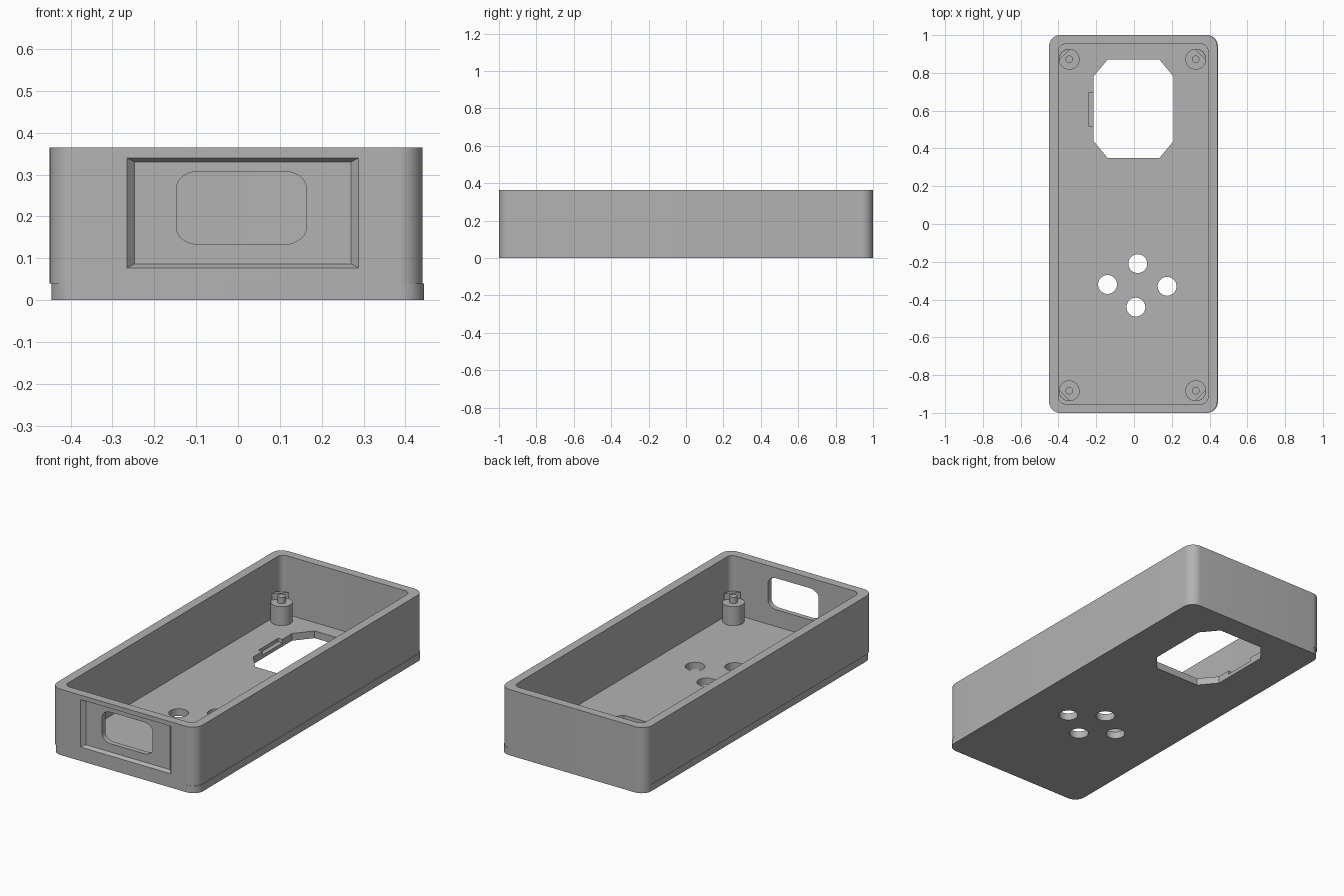
import bpy, bmesh, math
from mathutils import Vector

cube = bpy.data.objects.get("Cube")
if cube:
    bpy.data.objects.remove(cube, do_unlink=True)

grey = bpy.data.materials.new("plain grey")
grey.use_nodes = True
COLOR = (0.45, 0.45, 0.45, 1)
grey.diffuse_color = COLOR
grey.node_tree.nodes["Principled BSDF"].inputs["Base Color"].default_value = COLOR


def rounded(x0, x1, y0, y1, r, steps=10):
    """Outline of a rectangle with rounded corners; steps=1 gives chamfers."""
    rx, ry = r if isinstance(r, tuple) else (r, r)
    corners = [(x1 - rx, y1 - ry), (x0 + rx, y1 - ry), (x0 + rx, y0 + ry), (x1 - rx, y0 + ry)]
    return [(cx + rx * math.cos(a), cy + ry * math.sin(a))
            for q, (cx, cy) in enumerate(corners)
            for a in [math.pi / 2 * (q + i / steps) for i in range(steps + 1)]]


def arc(cx, cy, r, start=0.0, end=math.tau, n=32):
    count = n if end - start >= math.tau else n + 1
    return [(cx + r * math.cos(start + (end - start) * i / n),
             cy + r * math.sin(start + (end - start) * i / n)) for i in range(count)]


def loft(name, low, high, a, b, upright=False):
    """Solid between two outlines, along z, or along y when upright."""
    bm = bmesh.new()
    place = (lambda p, d: Vector((p[0], d, p[1]))) if upright else (lambda p, d: Vector((*p, d)))
    lo = [bm.verts.new(place(p, a)) for p in low]
    hi = [bm.verts.new(place(p, b)) for p in high]
    bm.faces.new(lo[::-1])
    bm.faces.new(hi)
    for i in range(len(lo)):
        j = (i + 1) % len(lo)
        bm.faces.new((lo[i], lo[j], hi[j], hi[i]))
    bmesh.ops.recalc_face_normals(bm, faces=bm.faces)
    mesh = bpy.data.meshes.new(name)
    bm.to_mesh(mesh)
    bm.free()
    mesh.materials.append(grey)
    obj = bpy.data.objects.new(name, mesh)
    bpy.context.collection.objects.link(obj)
    return obj


def prism(name, outline, a, b, upright=False):
    return loft(name, outline, outline, a, b, upright)


def cut(target, *cutters):
    for c in cutters:
        c.hide_render = True
        m = target.modifiers.new("cut", 'BOOLEAN')
        m.operation, m.solver, m.object = 'DIFFERENCE', 'EXACT', c
    bpy.context.view_layer.update()
    mesh = bpy.data.meshes.new_from_object(
        target.evaluated_get(bpy.context.evaluated_depsgraph_get()))
    target.modifiers.clear()
    target.data = mesh
    for c in cutters:
        bpy.data.objects.remove(c, do_unlink=True)


FLOOR, TOP = 0.04, 0.365
parts = []

# Floor plate with an eight-sided window, a shallow notch and four button holes
plate = prism("floor_plate", rounded(-0.446, 0.445, -1, 1, 0.06), 0, FLOOR)
holes = [prism("button_cutter", arc(x, y, 0.05), -0.1, 0.1)
         for x, y in [(0.02, -0.21), (-0.14, -0.32), (0.175, -0.33), (0.01, -0.44)]]
window = prism("window_cutter", rounded(-0.215, 0.21, 0.35, 0.87, (0.075, 0.09), 1), -0.1, 0.1)
notch = prism("notch_cutter", [(-0.24, 0.52), (-0.2, 0.52), (-0.2, 0.695), (-0.24, 0.695)], 0.02, 0.1)
cut(plate, window, notch, *holes)
parts.append(plate)

# Wall ring, with a bevelled recess and a rounded opening in the front
wall = prism("wall", rounded(-0.45, 0.441, -1, 1, 0.06), FLOOR, TOP)
cavity = prism("cavity_cutter", rounded(-0.4, 0.392, -0.952, 0.952, 0.035), 0, 0.5)


def rect(x0, x1, z0, z1):
    return [(x0, z0), (x1, z0), (x1, z1), (x0, z1)]


recess = loft("recess_cutter", rect(-0.265, 0.288, 0.077, 0.34),
              rect(-0.247, 0.27, 0.087, 0.33), -1.0001, -0.98, True)
opening = prism("opening_cutter", rounded(-0.147, 0.163, 0.133, 0.308, (0.055, 0.04)), -1.1, -0.9, True)
cut(wall, cavity, recess, opening)
parts.append(wall)

# Corner posts, each with a pin and a raised lip on the corner side
for end, y in (("front", -0.883), ("back", 0.872)):
    for side, x in (("right", -0.343), ("left", 0.327)):
        tag = f"{end}_{side}"
        toward = math.atan2(math.copysign(1, y), math.copysign(1, x))
        parts.append(prism(f"{tag}_post", arc(x, y, 0.055), FLOOR - 0.01, 0.145))
        parts.append(prism(f"{tag}_pin", arc(x, y, 0.02, n=20), 0.14, 0.18))
        parts.append(prism(f"{tag}_lip", arc(x, y, 0.0545, toward - 0.9, toward + 0.9, 16), 0.14, 0.18))

# Smooth the rounded sides, keep the edges crisp
bpy.ops.object.select_all(action='DESELECT')
for p in parts:
    p.select_set(True)
bpy.context.view_layer.objects.active = plate
bpy.ops.object.shade_smooth_by_angle(angle=math.radians(30))
